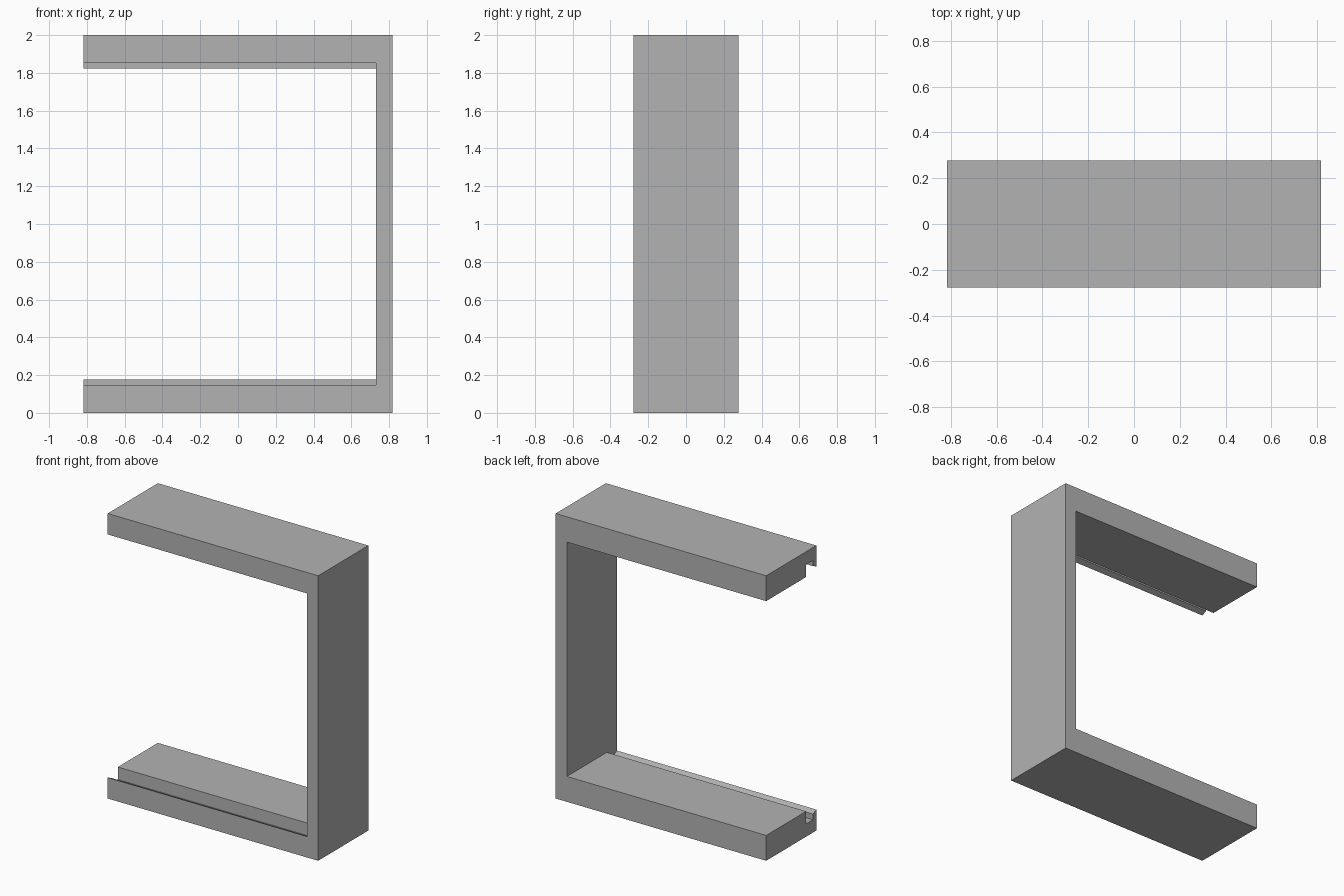
import bpy
import bmesh

HALF_X, HALF_Y, HEIGHT = 0.817, 0.278, 2.0
WALL_INNER_X = 0.73

old = bpy.data.objects.get("Cube")
if old:
    bpy.data.objects.remove(old, do_unlink=True)

# Plain grey finish
GREY = (0.45, 0.45, 0.45, 1.0)
grey = bpy.data.materials.new("plain_grey")
grey.use_nodes = True
grey.diffuse_color = GREY
grey.node_tree.nodes["Principled BSDF"].inputs["Base Color"].default_value = GREY


def extrude_along_x(name, profile, x0, x1):
    """Solid made by sweeping a closed (y, z) profile from x0 to x1."""
    bm = bmesh.new()
    face = bm.faces.new([bm.verts.new((x0, y, z)) for y, z in profile])
    swept = bmesh.ops.extrude_face_region(bm, geom=[face])
    verts = [v for v in swept["geom"] if isinstance(v, bmesh.types.BMVert)]
    bmesh.ops.translate(bm, verts=verts, vec=(x1 - x0, 0, 0))
    bmesh.ops.recalc_face_normals(bm, faces=bm.faces)
    mesh = bpy.data.meshes.new(name)
    bm.to_mesh(mesh)
    bm.free()
    mesh.materials.append(grey)
    obj = bpy.data.objects.new(name, mesh)
    bpy.context.collection.objects.link(obj)
    return obj


# Outer block of the channel frame
block = [(-HALF_Y, 0), (HALF_Y, 0), (HALF_Y, HEIGHT), (-HALF_Y, HEIGHT)]
frame = extrude_along_x("channel_frame", block, -HALF_X, HALF_X)

# Opening: lower edge with deep groove and sloped front lip, mirrored for the top
lower = [(0.4, 0.178), (-0.165, 0.178), (-0.165, 0.09), (-0.24, 0.09),
         (-0.24, 0.13), (-HALF_Y, 0.147), (-0.4, 0.147)]
upper = [(y, HEIGHT - z) for y, z in reversed(lower)]
opening = extrude_along_x("opening_cutter", lower + upper, -1.0, WALL_INNER_X)
opening.hide_render = True

# Cut the opening, then discard the cutter
cut = frame.modifiers.new("opening", 'BOOLEAN')
cut.operation = 'DIFFERENCE'
cut.solver = 'EXACT'
cut.object = opening
bpy.context.view_layer.objects.active = frame
bpy.ops.object.modifier_apply(modifier=cut.name)
bpy.data.objects.remove(opening, do_unlink=True)
